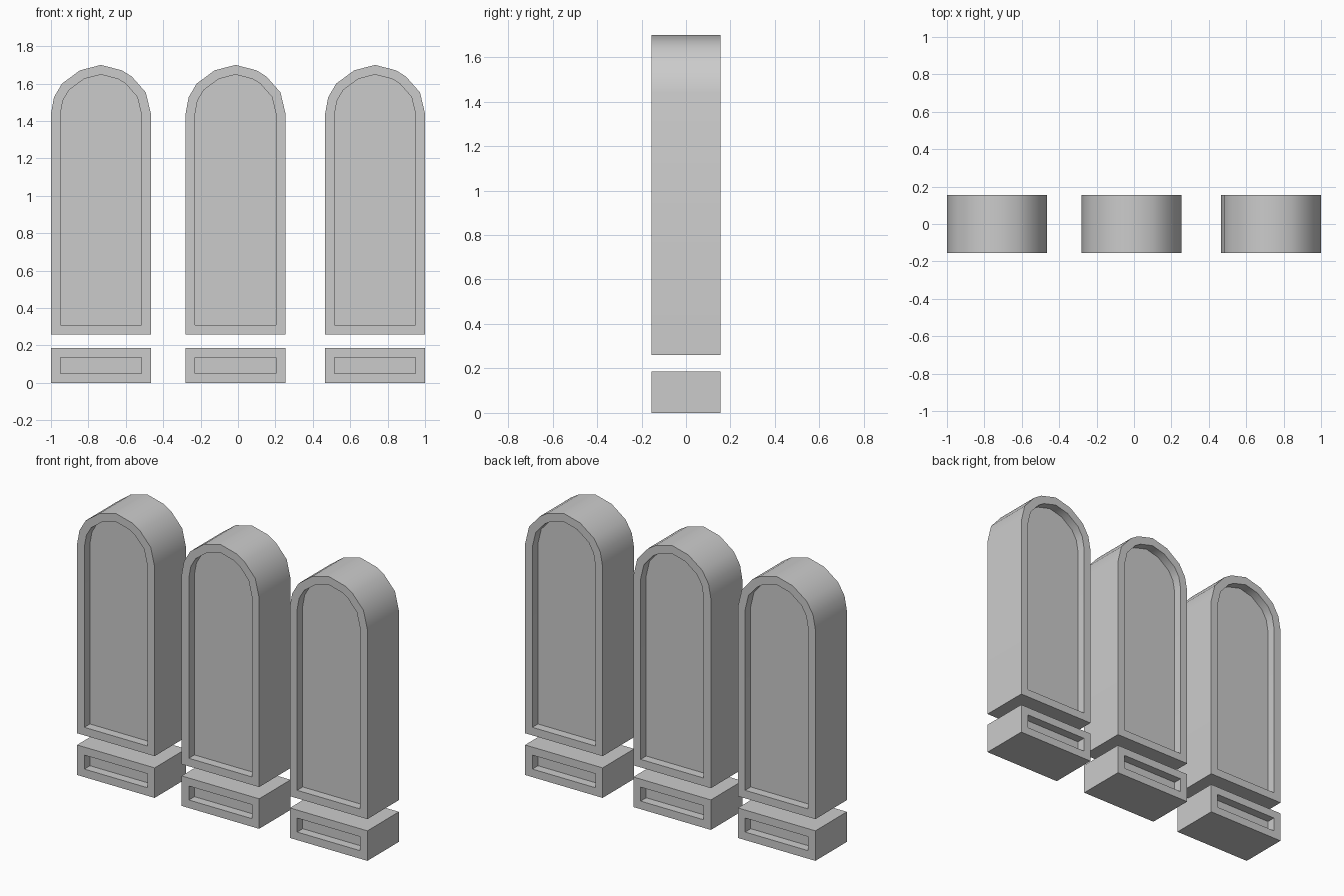
import bpy, bmesh, math

if "Cube" in bpy.data.objects:
    bpy.data.objects.remove(bpy.data.objects["Cube"])

HALF_W, HALF_D = 0.267, 0.155
RIM, RECESS = 0.05, 0.055


def recessed_slab(name, outline, cx):
    """Extrude an x-z outline through y, then sink a panel into front and back."""
    bm = bmesh.new()
    front = bm.faces.new([bm.verts.new((cx + x, -HALF_D, z)) for x, z in outline])
    ext = bmesh.ops.extrude_face_region(bm, geom=[front], use_keep_orig=True)
    moved = [g for g in ext["geom"] if isinstance(g, bmesh.types.BMVert)]
    bmesh.ops.translate(bm, verts=moved, vec=(0, 2 * HALF_D, 0))
    bmesh.ops.recalc_face_normals(bm, faces=bm.faces[:])
    panels = [f for f in bm.faces if abs(f.normal.y) > 0.9]
    bmesh.ops.inset_individual(bm, faces=panels, thickness=RIM, use_even_offset=True)
    sunk = bmesh.ops.extrude_discrete_faces(bm, faces=panels)["faces"]
    for f in sunk:
        side = 1 if f.calc_center_median().y > 0 else -1
        bmesh.ops.translate(bm, verts=f.verts[:], vec=(0, -side * RECESS, 0))
    bmesh.ops.recalc_face_normals(bm, faces=bm.faces[:])
    me = bpy.data.meshes.new(name)
    bm.to_mesh(me)
    bm.free()
    ob = bpy.data.objects.new(name, me)
    bpy.context.collection.objects.link(ob)
    bpy.context.view_layer.objects.active = ob
    bpy.ops.object.select_all(action='DESELECT')
    ob.select_set(True)
    bpy.ops.object.shade_smooth_by_angle(angle=math.radians(35))


# low-poly, slightly irregular round arch over a straight-sided window
arch = [(-HALF_W, 0.26), (HALF_W, 0.26), (HALF_W, 1.44), (0.24, 1.553), (0.165, 1.638),
        (0.112, 1.671), (0, 1.70), (-0.112, 1.671), (-0.208, 1.60), (-0.251, 1.527),
        (-HALF_W, 1.44)]
# plinth block underneath
block = [(-HALF_W, 0), (HALF_W, 0), (HALF_W, 0.187), (-HALF_W, 0.187)]

for label, cx in (("left", -0.733), ("middle", -0.013), ("right", 0.733)):
    recessed_slab(f"arched_panel_{label}", arch, cx)
    recessed_slab(f"base_panel_{label}", block, cx)
